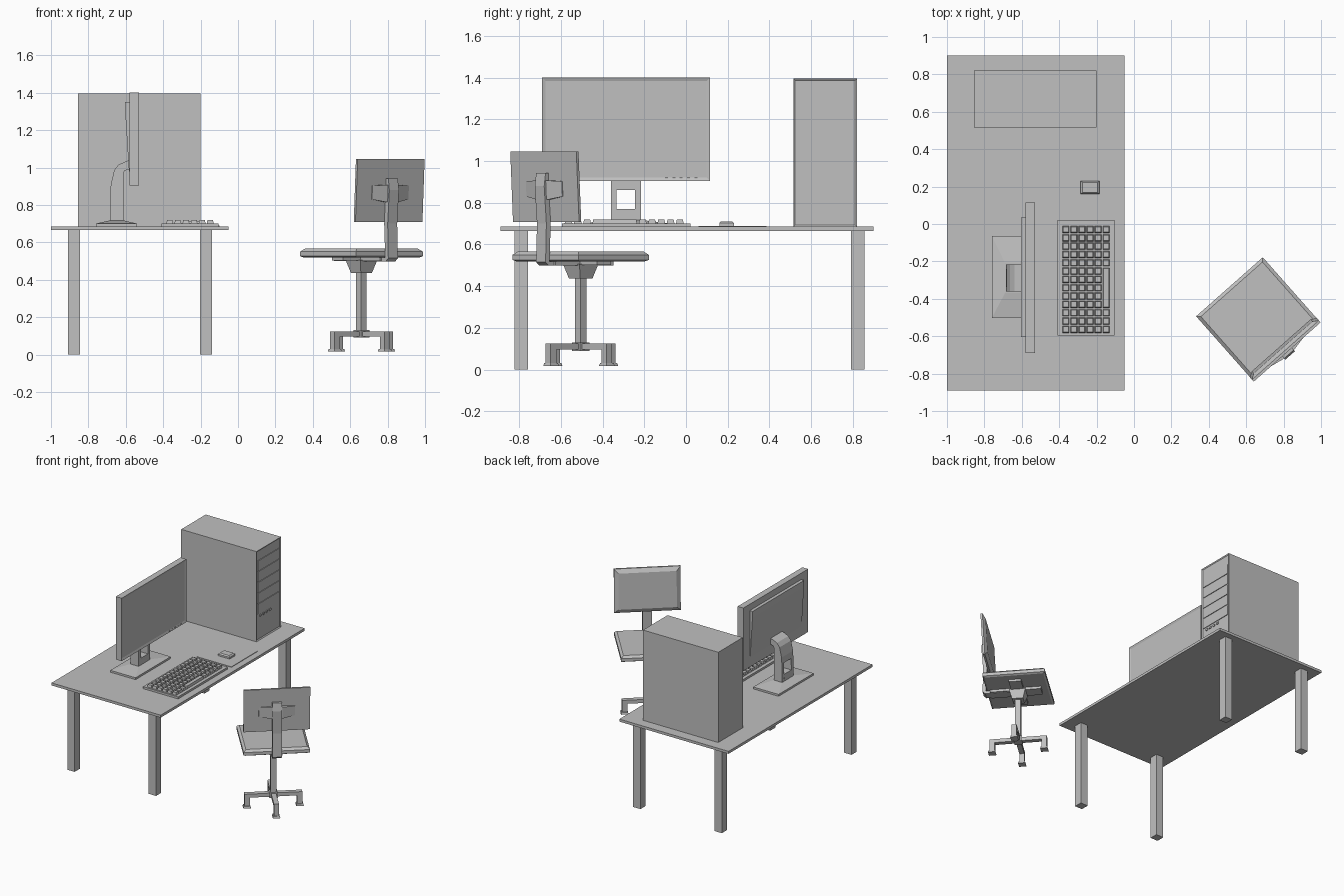
import bpy
import bmesh
import math
from mathutils import Matrix, Vector

default_cube = bpy.data.objects.get("Cube")
if default_cube:
    bpy.data.objects.remove(default_cube, do_unlink=True)

grey = bpy.data.materials.new("plain grey")
grey.use_nodes = True
grey_colour = (0.53, 0.53, 0.53, 1)
grey.diffuse_color = grey_colour
grey.node_tree.nodes["Principled BSDF"].inputs["Base Color"].default_value = grey_colour


def finish(name, bm, matrix=None):
    """Turn a bmesh into a grey flat-shaded object."""
    bmesh.ops.recalc_face_normals(bm, faces=bm.faces)
    mesh = bpy.data.meshes.new(name)
    bm.to_mesh(mesh)
    bm.free()
    mesh.materials.append(grey)
    obj = bpy.data.objects.new(name, mesh)
    bpy.context.collection.objects.link(obj)
    if matrix is not None:
        obj.matrix_world = matrix
    return obj


def add_loft(bm, rings):
    """Skin a list of equal rings and cap both ends."""
    loops = [[bm.verts.new(point) for point in ring] for ring in rings]
    count = len(loops[0])
    for low, high in zip(loops, loops[1:]):
        for i in range(count):
            j = (i + 1) % count
            bm.faces.new((low[i], low[j], high[j], high[i]))
    bm.faces.new(loops[0])
    bm.faces.new(loops[-1])


def flat_ring(x0, x1, y0, y1, z):
    return [(x0, y0, z), (x1, y0, z), (x1, y1, z), (x0, y1, z)]


def add_box(bm, x, y, z, taper=0):
    add_loft(bm, [flat_ring(x[0], x[1], y[0], y[1], z[0]),
                  flat_ring(x[0] + taper, x[1] - taper, y[0] + taper, y[1] - taper, z[1])])


def box(name, x, y, z, matrix=None, taper=0):
    bm = bmesh.new()
    add_box(bm, x, y, z, taper)
    return finish(name, bm, matrix)


def add_prism(bm, profile, ends, along="y"):
    """Extrude an upright profile along x or y."""
    add_loft(bm, [[(e, a, z) if along == "x" else (a, e, z) for a, z in profile] for e in ends])


def inset_front(bm, width, depth):
    """Sink a bordered panel into the +x face."""
    bm.normal_update()
    front = max(bm.faces, key=lambda f: f.normal.x)
    bmesh.ops.inset_individual(bm, faces=[front], thickness=width)
    bmesh.ops.translate(bm, verts=front.verts, vec=(-depth, 0, 0))


# Desk
desk_top = 0.685
box("desk_top", (-1, -0.05), (-0.89, 0.9), (0.665, desk_top))
for side, x in (("back", -0.878), ("front", -0.17)):
    for end, y in (("right", -0.79), ("left", 0.823)):
        box(f"desk_leg_{side}_{end}", (x - 0.032, x + 0.032), (y - 0.032, y + 0.032), (0, 0.665))

# Computer tower with drive covers on its front
bm = bmesh.new()
add_box(bm, (-0.855, -0.2), (0.515, 0.82), (desk_top, 1.395))
bmesh.ops.recalc_face_normals(bm, faces=bm.faces)
inset_front(bm, 0.012, 0.006)
finish("tower_case", bm)
for i in range(5):
    z = 1.235 - i * 0.085
    box(f"drive_cover_{i}", (-0.207, -0.201), (0.533, 0.802), (z, z + 0.077))
for i in range(4):
    y = 0.56 + i * 0.04
    box(f"tower_button_{i}", (-0.207, -0.2), (y, y + 0.02), (0.865, 0.88))

# Monitor screen, housing and buttons
bm = bmesh.new()
add_box(bm, (-0.58, -0.53), (-0.69, 0.115), (0.905, 1.4))
bmesh.ops.recalc_face_normals(bm, faces=bm.faces)
inset_front(bm, 0.024, 0.006)
finish("monitor_screen", bm)
for i in range(5):
    y = -0.1 + i * 0.035
    box(f"monitor_button_{i}", (-0.531, -0.528), (y, y + 0.014), (0.914, 0.92))
bm = bmesh.new()
add_prism(bm, [(-0.605, 1.35), (-0.578, 1.35), (-0.578, 0.98), (-0.583, 0.98), (-0.603, 1.3)],
          (-0.605, 0.035))
finish("monitor_housing", bm)

# Monitor stand: two cheeks, with a window between them
lower_neck = [(-0.685, 0.7), (-0.684, 0.77), (-0.613, 0.77), (-0.613, 0.7)]
upper_neck = [(-0.682, 0.86), (-0.68, 0.91), (-0.662, 0.985), (-0.64, 1.015), (-0.578, 1.042),
              (-0.578, 0.99), (-0.606, 0.984), (-0.613, 0.97), (-0.613, 0.86)]
bm = bmesh.new()
for ends in ((-0.36, -0.333), (-0.244, -0.217)):
    add_prism(bm, lower_neck[:1] + upper_neck + lower_neck[-1:], ends)
for profile in (lower_neck, upper_neck):
    add_prism(bm, profile, (-0.333, -0.244))
finish("monitor_neck", bm)
bm = bmesh.new()
add_loft(bm, [flat_ring(-0.76, -0.54, -0.502, -0.065, desk_top),
              flat_ring(-0.76, -0.54, -0.502, -0.065, 0.7),
              flat_ring(-0.69, -0.608, -0.37, -0.207, 0.716)])
finish("monitor_base", bm)

# Keyboard with rows of tapered keys and a space bar
box("keyboard_base", (-0.41, -0.105), (-0.595, 0.022), (desk_top, 0.701))
bm = bmesh.new()
pitch = 0.0445
for row in range(6):
    x = -0.383 + row * pitch * 0.97
    for column in range(13):
        y = -0.582 + column * pitch
        if row == 5 and 3 <= column <= 7:
            continue
        add_box(bm, (x, x + 0.037), (y, y + 0.037), (0.7, 0.72), 0.004)
    if row == 5:
        add_box(bm, (x, x + 0.037), (-0.582 + 3 * pitch, -0.59 + 8 * pitch), (0.7, 0.72), 0.004)
finish("keyboard_keys", bm)

# Mouse and its mat
box("mouse_mat", (-0.4, -0.1), (0.06, 0.385), (desk_top, 0.689))
bm = bmesh.new()
add_loft(bm, [flat_ring(-0.285, -0.185, 0.16, 0.23, z) for z in (0.688, 0.702)]
         + [flat_ring(-0.275, -0.195, 0.168, 0.222, 0.711)])
finish("mouse", bm)

# Chair, built facing +y and then turned towards the desk
chair = Matrix.Translation((0.66, -0.505, 0)) @ Matrix.Rotation(math.radians(41.5), 4, "Z")

# Chair base: four arms, each with a post and a foot
box("chair_hub", (-0.03, 0.03), (-0.03, 0.03), (0.09, 0.13), chair)
for i in range(4):
    turn = chair @ Matrix.Rotation(i * math.pi / 2, 4, "Z")
    bm = bmesh.new()
    add_box(bm, (0.02, 0.208), (-0.018, 0.018), (0.096, 0.124))
    add_box(bm, (0.17, 0.208), (-0.018, 0.018), (0.03, 0.096))
    add_box(bm, (0.162, 0.217), (-0.027, 0.027), (0.016, 0.031), 0.004)
    finish(f"chair_foot_{i}", bm, turn)
box("chair_column", (-0.02, 0.02), (-0.02, 0.02), (0.12, 0.45), chair)
box("chair_tilt_housing", (-0.04, 0.04), (-0.04, 0.04), (0.437, 0.505), chair, -0.02)

# Seat cushion and the cross plates below it
bm = bmesh.new()
add_loft(bm, [flat_ring(-w, w, -w + 0.012, w - 0.012, z)
              for w, z in ((0.225, 0.519), (0.238, 0.526), (0.238, 0.55), (0.22, 0.566))])
finish("seat", bm, chair)
box("seat_cross_plate", (-0.17, 0.17), (-0.045, 0.045), (0.502, 0.522), chair)
box("seat_long_plate", (-0.045, 0.045), (-0.2, 0.17), (0.5, 0.522), chair)

# Bent back support running from below the seat up the backrest
bm = bmesh.new()
add_prism(bm, [(-0.05, 0.518), (-0.05, 0.498), (-0.235, 0.498), (-0.255, 0.515), (-0.25, 0.7),
               (-0.264, 0.88), (-0.255, 0.942), (-0.236, 0.942), (-0.236, 0.88), (-0.222, 0.7),
               (-0.23, 0.518)], (-0.034, 0.034), "x")
finish("back_support", bm, chair)

# Backrest with a chamfered cushion side
lean = chair @ Matrix.Translation((0, -0.222, 0.708)) @ Matrix.Rotation(math.radians(3), 4, "X")
bm = bmesh.new()
half, height = 0.239, 0.338
add_loft(bm, [[(-half + e, y, e), (half - e, y, e), (half - e, y, height - e), (-half + e, y, height - e)]
              for e, y in ((0, 0), (0, 0.014), (0.03, 0.032))])
finish("backrest", bm, lean)

# Winged bracket behind the backrest
bm = bmesh.new()
for side in (-1, 1):
    add_loft(bm, [[(side * x, y, z) for y, z in ((0.005, low), (0.005, high), (back, high), (back, low))]
                  for x, low, high, back in ((0, 0.105, 0.2, -0.022), (0.04, 0.108, 0.2, -0.022),
                                             (0.13, 0.122, 0.195, -0.004))])
finish("backrest_bracket", bm, lean)
